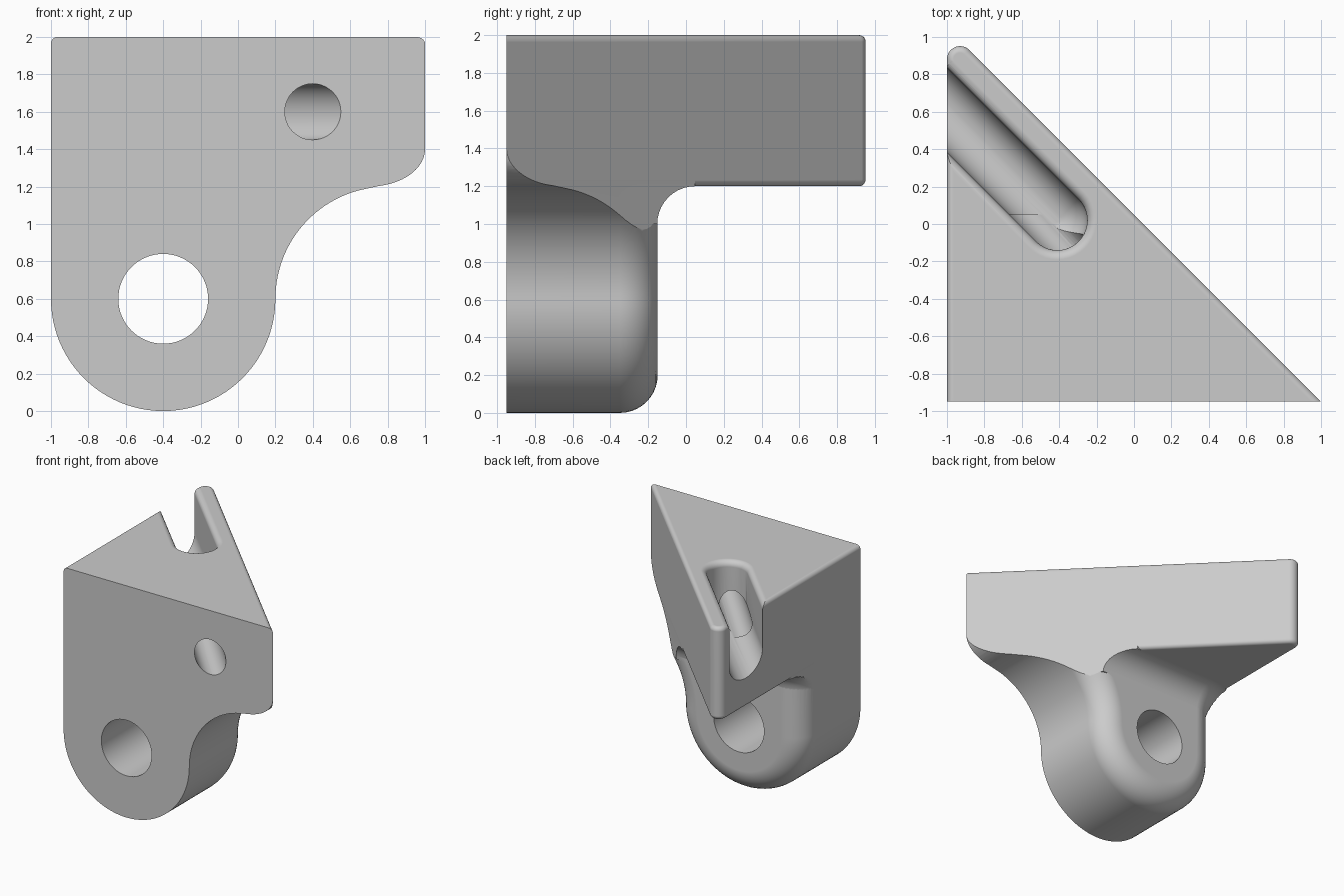
import bpy, bmesh
from math import sin, cos, pi, sqrt, radians

if "Cube" in bpy.data.objects:
    bpy.data.objects.remove(bpy.data.objects["Cube"], do_unlink=True)

mat = bpy.data.materials.new("plain grey")
mat.use_nodes = True
grey = (0.6, 0.6, 0.6, 1)
mat.diffuse_color = grey
mat.node_tree.nodes["Principled BSDF"].inputs["Base Color"].default_value = grey

FRONT, HYP = -0.95, 0.05      # front plane y, and slanted back plane x + y


def loft(name, loops):
    """Closed solid through matching loops of points."""
    bm = bmesh.new()
    rings = [[bm.verts.new(p) for p in loop] for loop in loops]
    n = len(rings[0])
    for a, b in zip(rings, rings[1:]):
        for i in range(n):
            j = (i + 1) % n
            bm.faces.new((a[i], a[j], b[j], b[i]))
    bm.faces.new(rings[0])
    bm.faces.new(rings[-1])
    bmesh.ops.remove_doubles(bm, verts=bm.verts, dist=1e-5)
    bmesh.ops.recalc_face_normals(bm, faces=bm.faces)
    mesh = bpy.data.meshes.new(name)
    bm.to_mesh(mesh)
    bm.free()
    mesh.materials.append(mat)
    ob = bpy.data.objects.new(name, mesh)
    bpy.context.collection.objects.link(ob)
    return ob


def combine(ob, other, operation):
    """Apply a boolean and discard the helper."""
    mod = ob.modifiers.new("cut", 'BOOLEAN')
    mod.operation, mod.solver, mod.object = operation, 'EXACT', other
    bpy.context.view_layer.objects.active = ob
    bpy.ops.object.modifier_apply(modifier=mod.name)
    bpy.data.objects.remove(other, do_unlink=True)


def arc(cx, cy, rx, ry, start, end, n):
    angles = [radians(start + (end - start) * i / n) for i in range(n + 1)]
    return [(cx + rx * cos(a), cy + ry * sin(a)) for a in angles]


def steps(n):
    return [i / n * pi / 2 for i in range(n + 1)]


def at_y(points, y):
    return [(x, y, z) for x, z in points]


def at_z(points, z):
    return [(x, y, z) for x, y in points]


def front_outline(d, top):
    """Front silhouette, moved inwards by d."""
    return ([(-1 + d, top)]
            + arc(-0.4, 0.6, 0.6 - d, 0.6 - d, 180, 360, 48)
            + arc(0.8, 0.6, 0.6 + d, 0.6 + d, 180, 105, 24)[1:]
            + arc(0.7, 1.4, 0.3, 0.2, -80, 0, 12) + [(1, top)])


def plate_outline(d):
    """Triangular plan with a rounded apex, moved inwards by d."""
    r = 0.07
    cy = HYP + 1 - r - sqrt(2) * r
    return ([(HYP - sqrt(2) * d + 1.3, -1.3)]
            + arc(-1 + r, cy, r - d, r - d, 45, 180, 14) + [(-1 + d, -1.3)])


def slot_outline(w):
    """Diagonal slot with a round inner end and half width w."""
    end = arc(-0.41, 0.02, w, w, -135, 45, 20)
    return end + [(x - 1.2, y + 1.2) for x, y in (end[-1], end[0])]


# Triangular plate with rounded top and bottom edges
r = 0.035
plate_levels = [(r - r * sin(a), 1.2 + r - r * cos(a)) for a in steps(5)]
plate_levels += [(r - r * cos(a), 2 - r + r * sin(a)) for a in steps(5)]
body = loft("bracket_body", [at_z(plate_outline(d), z) for d, z in plate_levels])
combine(body, loft("outline_cutter", [at_y(front_outline(0, 2.1), y)
                                      for y in (-1.2, 1.2)]), 'INTERSECT')

# Rounded lug below the plate
r = 0.2
lug_levels = [(0, -1.1)] + [(r - r * cos(a), -0.35 + r * sin(a)) for a in steps(10)]
lug = loft("lug", [at_y(front_outline(d, 1.7), y) for d, y in lug_levels])

# Concave fillet between lug and plate
fillet_loops = []
for a in steps(10):
    f = r - r * cos(a)
    back = arc(-0.8, -0.352, r + f, r + f, 90, 180, 16)
    back = [(max(x, -0.999), y) for x, y in back]
    fillet_loops.append(at_z([(0.24, -0.7), (0.24, -0.152 + f)] + back
                             + [(-0.999, -0.7)], 1.0 + r * sin(a)))
fillet_loops.append([(x, y, 1.3) for x, y, z in fillet_loops[-1]])
combine(lug, loft("fillet", fillet_loops), 'UNION')

# Trim the lug to the slanted back, then join it to the plate
h = HYP - 0.001
wedge = [(-1.5, -1.5), (h + 1.5, -1.5), (-1.5, h + 1.5)]
combine(lug, loft("wedge_cutter", [at_z(wedge, z) for z in (-0.2, 2.2)]), 'INTERSECT')
combine(body, lug, 'UNION')

# Flat front
slab = [(-2, -2), (2, -2), (2, FRONT), (-2, FRONT)]
combine(body, loft("front_cutter", [at_z(slab, z) for z in (-0.5, 2.5)]), 'DIFFERENCE')

# Main bore through the lug
bore = arc(-0.4, 0.6, 0.24, 0.24, 0, 360, 64)[:-1]
combine(body, loft("bore_cutter", [at_y(bore, y) for y in (-1.2, 0.5)]), 'DIFFERENCE')

# Open slot with a rounded floor and a rounded lip
w, lip = 0.16, 0.05
slot_levels = [(max(w * sin(a), 0.01), 1.62 - 0.17 * cos(a)) for a in steps(10)]
slot_levels += [(w + lip - lip * cos(a), 2 - lip + lip * sin(a)) for a in steps(6)]
slot_levels.append((w + lip, 2.1))
combine(body, loft("slot_cutter", [at_z(slot_outline(k), z)
                                   for k, z in slot_levels]), 'DIFFERENCE')

# Slanted passage from the front into the slot
passage = [at_y(arc(0.4 - 0.92 * t, 1.6, 0.15, 0.15, 0, 360, 48)[:-1], FRONT + t)
           for t in (-0.1, 1.0)]
combine(body, loft("passage_cutter", passage), 'DIFFERENCE')

# Smooth shading with crisp edges
bpy.ops.object.select_all(action='DESELECT')
body.select_set(True)
bpy.context.view_layer.objects.active = body
bpy.ops.object.shade_smooth_by_angle(angle=radians(30))
normals = body.modifiers.new("even_normals", 'WEIGHTED_NORMAL')
normals.keep_sharp = True
